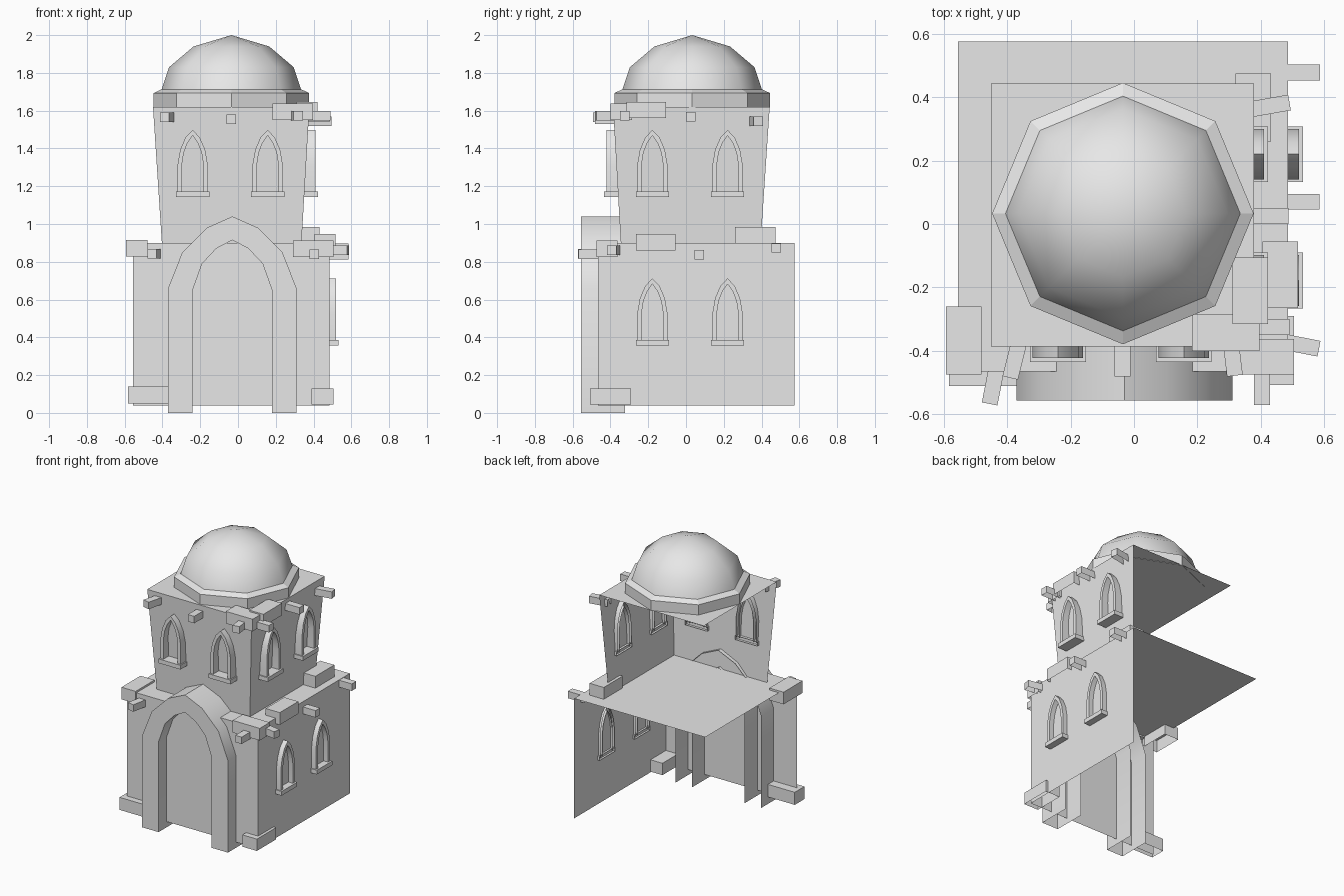
import bpy
import bmesh
from math import radians, pi, sin, cos
from mathutils import Matrix, Vector

cube = bpy.data.objects.get("Cube")
if cube:
    bpy.data.objects.remove(cube, do_unlink=True)

# One plain stone colour
stone = bpy.data.materials.new("pale_stone")
stone.use_nodes = True
stone.diffuse_color = (0.8, 0.8, 0.8, 1)
stone.node_tree.nodes["Principled BSDF"].inputs["Base Color"].default_value = (0.8, 0.8, 0.8, 1)

RIGHT = Matrix.Rotation(pi / 2, 4, "Z")   # turns a front-facing part to the +x wall
FRONT = Matrix.Identity(4)
LEFT_N, BACK_N, DOWN_N = Vector((-1, 0, 0)), Vector((0, 1, 0)), Vector((0, 0, -1))


def finish(name, bm, smooth=None):
    mesh = bpy.data.meshes.new(name)
    bm.to_mesh(mesh)
    bm.free()
    mesh.materials.append(stone)
    obj = bpy.data.objects.new(name, mesh)
    bpy.context.collection.objects.link(obj)
    if smooth:
        bpy.ops.object.select_all(action="DESELECT")
        obj.select_set(True)
        bpy.context.view_layer.objects.active = obj
        bpy.ops.object.shade_smooth_by_angle(angle=radians(smooth))
    return obj


def box(name, x, y, z, open_sides=(), top=None, matrix=FRONT):
    """Box between (min, max) pairs; open_sides are removed, top = other x and y pairs."""
    bm = bmesh.new()
    bmesh.ops.create_cube(bm, size=1)
    bm.normal_update()
    gone = [f for f in bm.faces if any(f.normal.dot(n) > 0.9 for n in open_sides)]
    for v in bm.verts:
        px, py = top if top and v.co.z > 0 else (x, y)
        v.co = (px[v.co.x > 0], py[v.co.y > 0], z[v.co.z > 0])
    bmesh.ops.delete(bm, geom=gone, context="FACES")
    bm.transform(matrix)
    return finish(name, bm)


def arch(name, outer, inner, centre, base, front, back, matrix=FRONT):
    """Pointed arch frame, open at the back, from half outlines of (half width, height)."""
    bm = bmesh.new()

    def row(half, depth):
        pts = [(-u, w) for u, w in half] + [(u, w) for u, w in reversed(half[:-1])]
        return [bm.verts.new((centre + u, -depth, base + w)) for u, w in pts]

    rows = [row(outer, back), row(outer, front), row(inner, front), row(inner, back)]
    for a, b in zip(rows, rows[1:]):
        for i in range(len(a) - 1):
            bm.faces.new((a[i], b[i], b[i + 1], a[i + 1]))
    bm.transform(matrix)
    return finish(name, bm, 30)


def lathe(name, profile, smooth=None):
    """Eight-sided turned part around the dome axis."""
    bm = bmesh.new()
    rings = []
    for r, z in profile:
        if r == 0:
            rings.append([bm.verts.new((-0.035, 0.033, z))] * 8)
        else:
            rings.append([bm.verts.new((-0.035 + r * cos(i * pi / 4),
                                        0.033 + r * sin(i * pi / 4), z)) for i in range(8)])
    for a, b in zip(rings, rings[1:]):
        for i in range(8):
            j = (i + 1) % 8
            quad = [a[i], a[j], b[j], b[i]]
            bm.faces.new(list(dict.fromkeys(quad)))
    return finish(name, bm, smooth)


# Storeys: front wall, right wall and roof slab only
open_walls = (LEFT_N, BACK_N, DOWN_N)
box("lower_storey", (-0.555, 0.485), (-0.465, 0.575), (0.04, 0.9), open_walls)
box("upper_storey", (-0.403, 0.336), (-0.345, 0.395), (0.9, 1.62), open_walls,
    top=((-0.45, 0.378), (-0.386, 0.443)))

# Dome and its rim
lathe("dome_rim", [(0.375, 1.617), (0.412, 1.617), (0.412, 1.693), (0.37, 1.713)])
lathe("dome", [(0.37, 1.71), (0.33, 1.83), (0.2, 1.94), (0, 2.0)], 60)

# Door surround
arch("door_arch",
     [(0.34, 0), (0.34, 0.66), (0.265, 0.85), (0.135, 0.98), (0, 1.04)],
     [(0.21, 0), (0.21, 0.65), (0.16, 0.79), (0.085, 0.87), (0, 0.915)],
     -0.03, 0, 0.557, 0.323)

# Windows with sills: (name, centre along wall, base, wall face depth, inner depth, side)
frame_out = [(0.08, 0.02), (0.08, 0.17), (0.066, 0.25), (0.038, 0.315), (0, 0.355)]
frame_in = [(0.057, 0.02), (0.057, 0.17), (0.047, 0.235), (0.027, 0.287), (0, 0.325)]
windows = [
    ("front_upper", (-0.24, 0.157), 1.143, 0.422, 0.34, FRONT),
    ("right_upper", (-0.178, 0.22), 1.143, 0.41, 0.335, RIGHT),
    ("right_lower", (-0.178, 0.22), 0.357, 0.52, 0.47, RIGHT),
]
for name, centres, base, face, back, side in windows:
    for n, c in enumerate(centres, 1):
        arch(f"{name}_window_{n}", frame_out, frame_in, c, base, face, back, side)
        box(f"{name}_sill_{n}", (c - 0.088, c + 0.088), (-face - 0.013, -back),
            (base, base + 0.03), (BACK_N,), matrix=side)

# Large blocks at corners and along the parapets
blocks = {
    "base_block_left": ((-0.583, -0.37), (-0.51, -0.4), (0.05, 0.14)),
    "base_block_right": ((0.39, 0.505), (-0.507, -0.29), (0.045, 0.13)),
    "ledge_block_left": ((-0.592, -0.48), (-0.475, -0.26), (0.827, 0.914)),
    "ledge_block_corner": ((0.29, 0.505), (-0.475, -0.362), (0.825, 0.912)),
    "ledge_block_middle": ((0.405, 0.517), (-0.265, -0.055), (0.86, 0.948)),
    "ledge_block_back": ((0.32, 0.432), (0.26, 0.475), (0.9, 0.985)),
    "roof_block_front": ((0.183, 0.396), (-0.4, -0.285), (1.55, 1.637)),
    "roof_block_side": ((0.31, 0.422), (-0.315, -0.105), (1.56, 1.647)),
}
for name, (x, y, z) in blocks.items():
    box(name, x, y, z, (DOWN_N,))

# Small beam ends: (position along wall, outer depth, base height, turn in degrees, side)
beams = [
    (-0.455, 0.567, 0.818, -11, FRONT), (0.403, 0.57, 0.815, 0, FRONT),
    (-0.39, 0.485, 1.54, -14, FRONT), (-0.036, 0.481, 1.53, 0, FRONT),
    (0.318, 0.478, 1.548, 7, FRONT),
    (-0.393, 0.583, 0.835, -11, RIGHT), (0.07, 0.584, 0.812, 0, RIGHT),
    (0.478, 0.586, 0.848, 0, RIGHT),
    (-0.325, 0.49, 1.548, 0, RIGHT), (0.025, 0.487, 1.542, 0, RIGHT),
    (0.383, 0.49, 1.52, 10, RIGHT),
]
for n, (pos, out, base, turn, side) in enumerate(beams, 1):
    place = side @ Matrix.Translation((pos, -out, base)) @ Matrix.Rotation(radians(turn), 4, "Z")
    box(f"beam_end_{n}", (-0.025, 0.025), (0, 0.135), (0, 0.05), (BACK_N, DOWN_N), matrix=place)
